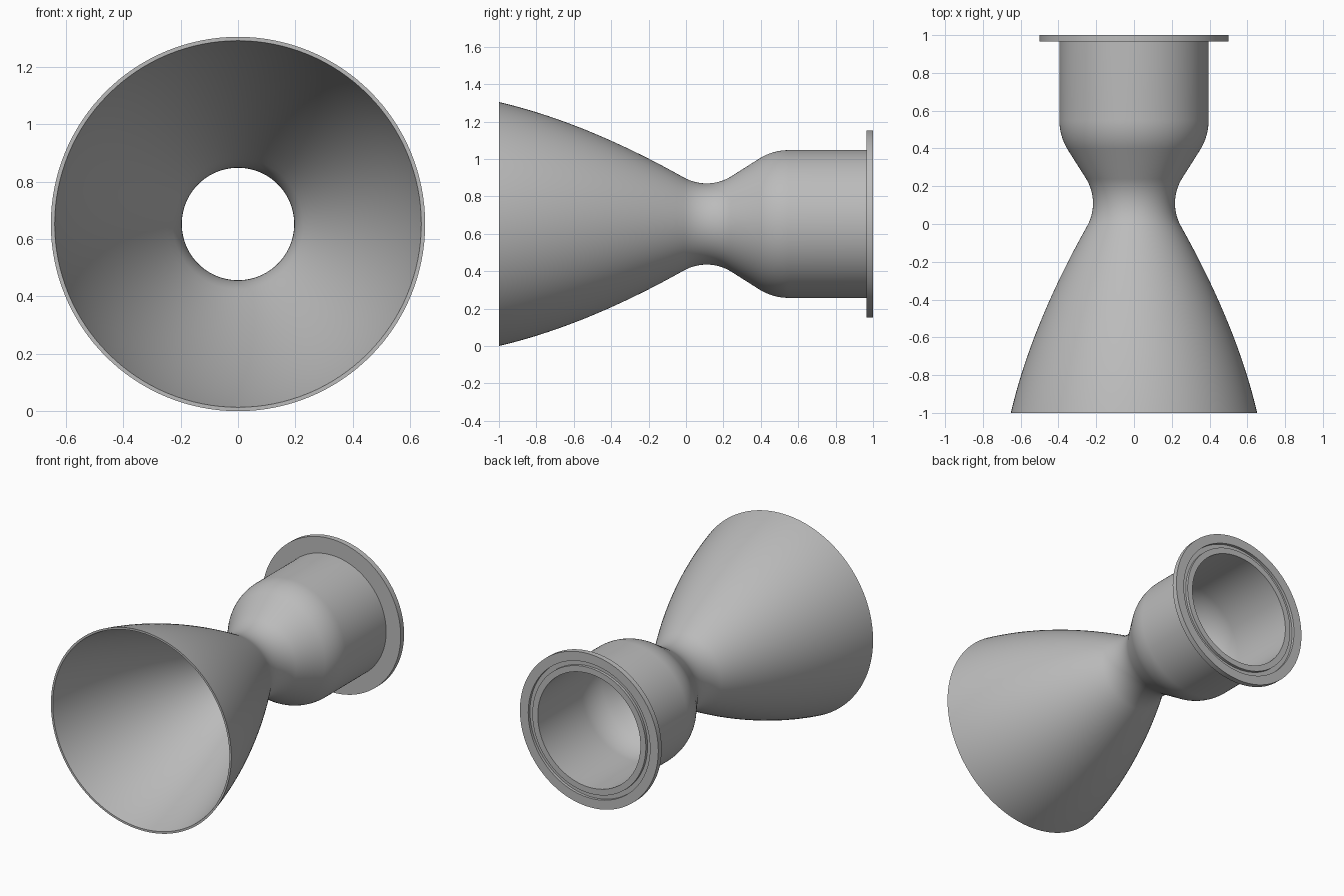
import bpy, bmesh, math
from mathutils import Vector, Matrix

cube = bpy.data.objects.get("Cube")
if cube:
    bpy.data.objects.remove(cube, do_unlink=True)

EXIT_R, SEGMENTS = 0.652, 128
THROAT_Y, THROAT_R, CHAMBER_R = 0.11, 0.217, 0.395

metal = bpy.data.materials.new("grey metal")
metal.use_nodes = True
GREY = (0.5, 0.5, 0.5, 1)
metal.diffuse_color = GREY
metal.node_tree.nodes["Principled BSDF"].inputs["Base Color"].default_value = GREY


def arc(cy, cr, radius, start, end, steps):
    """Points (y, r) on an arc, angles in degrees."""
    angles = [math.radians(start + (end - start) * i / steps) for i in range(steps + 1)]
    return [(cy + radius * math.cos(a), cr + radius * math.sin(a)) for a in angles]


def bezier(a, b, c, steps):
    a, b, c = Vector(a), Vector(b), Vector(c)
    ts = [i / steps for i in range(steps)]
    return [tuple(a * (1 - t) ** 2 + b * 2 * t * (1 - t) + c * t * t) for t in ts]


def lathe(name, profile):
    """Revolve a closed (y, r) profile about the y axis."""
    bm = bmesh.new()
    verts = [bm.verts.new((r, y, 0)) for y, r in profile]
    edges = [bm.edges.new((v, verts[i - 1])) for i, v in enumerate(verts)]
    bmesh.ops.spin(bm, geom=verts + edges, cent=(0, 0, 0), axis=(0, 1, 0),
                   angle=math.tau, steps=SEGMENTS, use_merge=True)
    bmesh.ops.remove_doubles(bm, verts=bm.verts, dist=1e-5)
    bmesh.ops.recalc_face_normals(bm, faces=bm.faces)
    bmesh.ops.transform(bm, matrix=Matrix.Translation((0, 0, EXIT_R)), verts=bm.verts)
    mesh = bpy.data.meshes.new(name)
    bm.to_mesh(mesh)
    bm.free()
    mesh.materials.append(metal)
    obj = bpy.data.objects.new(name, mesh)
    bpy.context.collection.objects.link(obj)
    bpy.ops.object.select_all(action='DESELECT')
    obj.select_set(True)
    bpy.context.view_layer.objects.active = obj
    bpy.ops.object.shade_smooth_by_angle(angle=math.radians(30))
    return obj


# Outer wall: flared bell, rounded throat, shoulder into the chamber
throat = arc(THROAT_Y, THROAT_R + 0.25, 0.25, 241, 301, 16)
shoulder = arc(0.55, CHAMBER_R - 0.3, 0.3, 121, 90, 12)
bell = bezier((-1, EXIT_R), (-0.54, 0.545), throat[0], 28)
outer = bell + throat + shoulder

# Inner wall follows the outer one, thicker towards the chamber
inner = [(y, r - min(0.024, 0.0135 + 0.007 * (y + 1))) for y, r in outer]

# Mounting flange with a seal groove in its back face
flange = [(0.965, CHAMBER_R), (0.965, 0.5), (1, 0.5), (1, 0.44), (0.982, 0.44),
          (0.982, 0.41), (1, 0.41), (1, inner[-1][1])]

lathe("nozzle_with_flange", outer + flange + inner[::-1])
